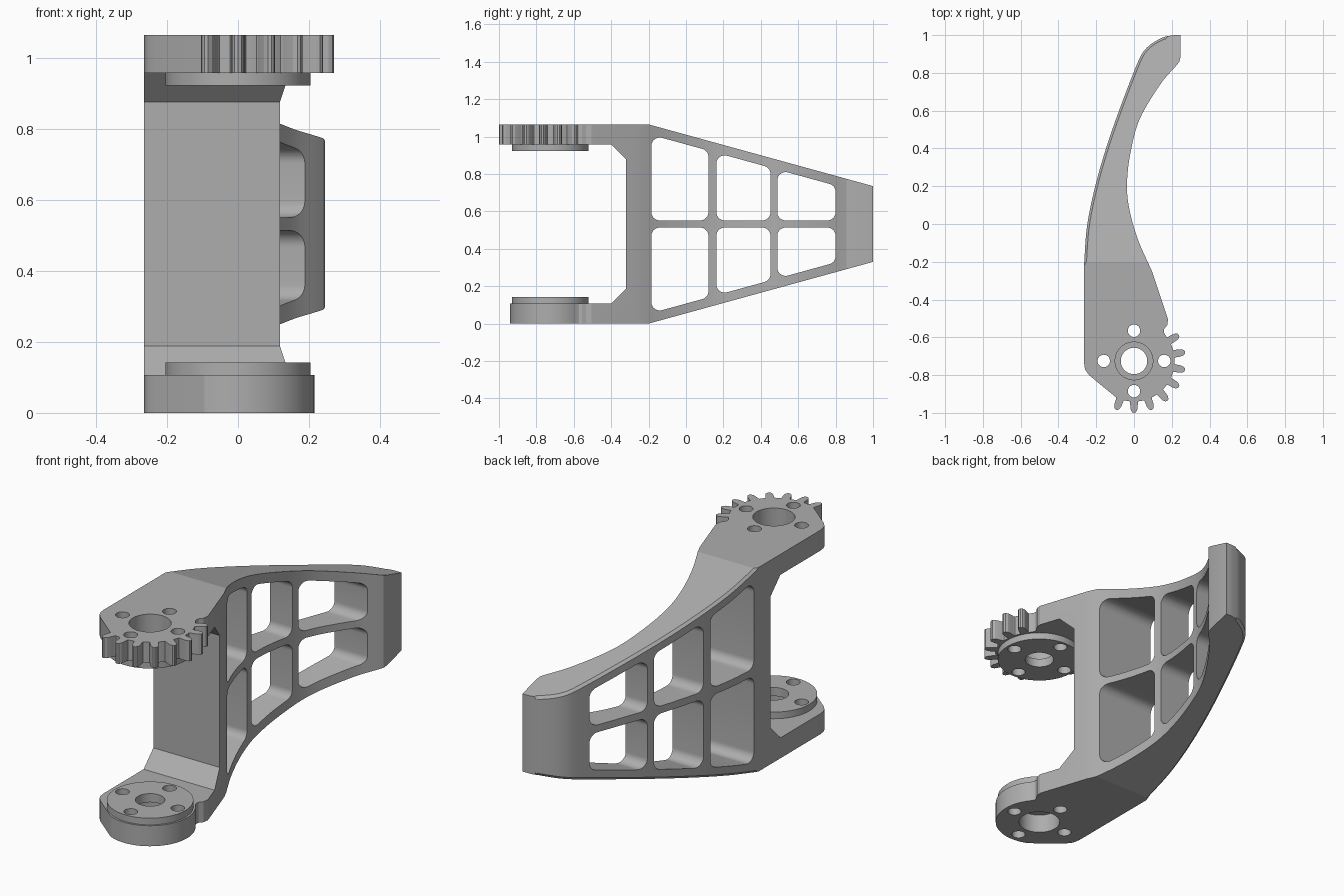
import bpy, bmesh, math
from mathutils import Vector

if "Cube" in bpy.data.objects:
    bpy.data.objects.remove(bpy.data.objects["Cube"])

HEIGHT, MID, SLOPE, FOLD = 1.065, 0.5325, 0.275, -0.2
LUG = 0.107                     # thickness of each hinge lug
HUB = Vector((0, -0.725))       # hinge axis

grey = bpy.data.materials.new("mid_grey")
grey.use_nodes = True
grey.diffuse_color = (0.42, 0.42, 0.42, 1)
grey.node_tree.nodes["Principled BSDF"].inputs["Base Color"].default_value = grey.diffuse_color


def polar(radius, degrees):
    a = math.radians(degrees)
    return HUB + Vector((radius * math.cos(a), radius * math.sin(a)))


def spline(points, steps=8):
    """Smooth curve through all the points."""
    p = [Vector(q) for q in points]
    p = [2 * p[0] - p[1]] + p + [2 * p[-1] - p[-2]]
    out = []
    for a, b, c, d in zip(p, p[1:], p[2:], p[3:]):
        for i in range(steps):
            t = i / steps
            out.append(0.5 * (2 * b + (c - a) * t + (2 * a - 5 * b + 4 * c - d) * t * t
                              + (3 * b - a - 3 * c + d) * t ** 3))
    return out + [p[-2]]


def rounded(corners, radius, steps=9):
    """Polygon with its corners rounded."""
    out = []
    for i, q in enumerate(corners):
        c, a, b = Vector(q), Vector(corners[i - 1]), Vector(corners[(i + 1) % len(corners)])
        u, v = (a - c).normalized(), (b - c).normalized()
        half = u.angle(v) / 2
        centre = c + (u + v).normalized() * radius / math.sin(half)
        start, end = c + u * radius / math.tan(half), c + v * radius / math.tan(half)
        for k in range(steps + 1):
            d = (start - centre).normalized().slerp((end - centre).normalized(), k / steps)
            out.append(centre + d * radius)
    return out


def prism(name, outline, low, high, axis="Z", edit=None):
    """Extrude an outline along z, or a (y, z) outline along x."""
    bm = bmesh.new()
    place = (lambda p: (p[0], p[1], low)) if axis == "Z" else (lambda p: (low, p[0], p[1]))
    face = bm.faces.new([bm.verts.new(place(p)) for p in outline])
    new = bmesh.ops.extrude_face_region(bm, geom=[face])["geom"]
    move = (0, 0, high - low) if axis == "Z" else (high - low, 0, 0)
    bmesh.ops.translate(bm, vec=move, verts=[g for g in new if isinstance(g, bmesh.types.BMVert)])
    bmesh.ops.recalc_face_normals(bm, faces=bm.faces)
    if edit:
        edit(bm)
    mesh = bpy.data.meshes.new(name)
    bm.to_mesh(mesh)
    bm.free()
    mesh.materials.append(grey)
    obj = bpy.data.objects.new(name, mesh)
    bpy.context.collection.objects.link(obj)
    return obj


def combine(obj, tool, operation="DIFFERENCE"):
    mod = obj.modifiers.new("cut", "BOOLEAN")
    mod.operation, mod.solver, mod.object = operation, "EXACT", tool
    bpy.context.view_layer.objects.active = obj
    bpy.ops.object.modifier_apply(modifier=mod.name)
    bpy.data.objects.remove(tool)


def circle(centre, radius, count=64):
    return [centre + Vector((radius * math.cos(a), radius * math.sin(a)))
            for a in (math.tau * i / count for i in range(count))]


def taper_and_chamfer(bm):
    """Slope the top and bottom towards the tip, then soften the outer rim."""
    for z, s in ((HEIGHT, 1), (0, -1)):
        cut = bmesh.ops.bisect_plane(bm, geom=bm.verts[:] + bm.edges[:] + bm.faces[:],
                                     plane_co=(0, FOLD, z), plane_no=(0, SLOPE, s),
                                     clear_outer=True)["geom_cut"]
        bmesh.ops.holes_fill(bm, edges=[g for g in cut if isinstance(g, bmesh.types.BMEdge)])
    bmesh.ops.recalc_face_normals(bm, faces=bm.faces)
    rim = []
    for e in bm.edges:
        if len(e.link_faces) == 2:
            a, b = sorted((f.normal for f in e.link_faces), key=lambda n: abs(n.z))
            y = sum(v.co.y for v in e.verts) / 2
            if abs(b.z) > 0.9 and abs(a.z) < 0.1 and a.x < -0.2 and y > FOLD:
                rim.append(e)
    bmesh.ops.bevel(bm, geom=rim, offset=0.012, segments=1, affect="EDGES")


# Arm: plan outline from the round lug, up the inner curve, round the tip and back
lug_arc = [polar(0.215, a) for a in range(-116, 41, 4)]
notch = [(0.158, -0.572), (0.16, -0.555), (0.176, -0.535), (0.18, -0.505)]
inner = spline([(0.095, -0.25), (0.02, -0.08), (-0.025, 0.08), (-0.037, 0.21), (-0.02, 0.37),
                (0.03, 0.555), (0.14, 0.74), (0.225, 0.84)])
tip = [(0.24, 0.858), (0.245, 0.88)]
outer = spline([(0.245, 1), (0.2, 0.998), (0.14, 0.982), (0.06, 0.925), (0.005, 0.82), (-0.115, 0.5),
                (-0.195, 0.24), (-0.247, 0), (-0.265, FOLD - 0.02)])
heel = spline([(-0.265, -0.73), (-0.258, -0.77), (-0.235, -0.803)], 4)
arm = prism("arm", lug_arc + notch + inner + tip + outer + heel, 0, HEIGHT, edit=taper_and_chamfer)

# Opening between the two lugs
top_lug = HEIGHT - LUG
combine(arm, prism("opening", [(-1.2, LUG), (-0.4, LUG), (-0.32, 0.188), (-0.32, HEIGHT - 0.188),
                               (-0.4, top_lug), (-1.2, top_lug)], -1, 1, "X"))

# Six rounded windows, mirrored about the middle rib
for y0, y1 in ((-0.185, 0.12), (0.162, 0.452), (0.488, 0.8)):
    rail = [HEIGHT - 0.052 - SLOPE * (y - FOLD) for y in (y0, y1)]
    upper = [(y0, MID + 0.019), (y1, MID + 0.019), (y1, rail[1]), (y0, rail[0])]
    lower = [(y, 2 * MID - z) for y, z in upper]
    for shape in (upper, lower):
        combine(arm, prism("window", rounded(shape, 0.045), -1, 1, "X"))

# Gear teeth on the top lug
tooth = [(0.205, -7), (0.222, -5.2), (0.245, -4.6), (0.262, -3.6), (0.272, -2), (0.275, 0)]
tooth += [(r, -a) for r, a in reversed(tooth[:-1])]
teeth = [polar(r, centre + a) for centre in range(-110, 31, 20) for r, a in tooth]
combine(arm, prism("teeth", teeth, top_lug, HEIGHT), "UNION")

# Raised hub discs facing each other
lower_disc = prism("lower_hub_disc", circle(HUB, 0.205), LUG, LUG + 0.035)
upper_disc = prism("upper_hub_disc", circle(HUB, 0.205), top_lug - 0.035, top_lug)

# Hinge bore, bolt holes and wide counterbores in the outer faces
for obj in (arm, lower_disc, upper_disc):
    combine(obj, prism("bore", circle(HUB, 0.07), -1, 2))
    for k in range(4):
        combine(obj, prism("bolt_hole", circle(polar(0.16, 90 * k), 0.033, 32), -1, 2))
for low, high in ((-1, LUG - 0.01), (top_lug + 0.01, 2)):
    combine(arm, prism("counterbore", circle(HUB, 0.1), low, high))

# Smooth the curved walls, keep the edges crisp
for obj in (arm, lower_disc, upper_disc):
    bpy.ops.object.select_all(action="DESELECT")
    obj.select_set(True)
    bpy.context.view_layer.objects.active = obj
    bpy.ops.object.shade_smooth_by_angle(angle=math.radians(14))
